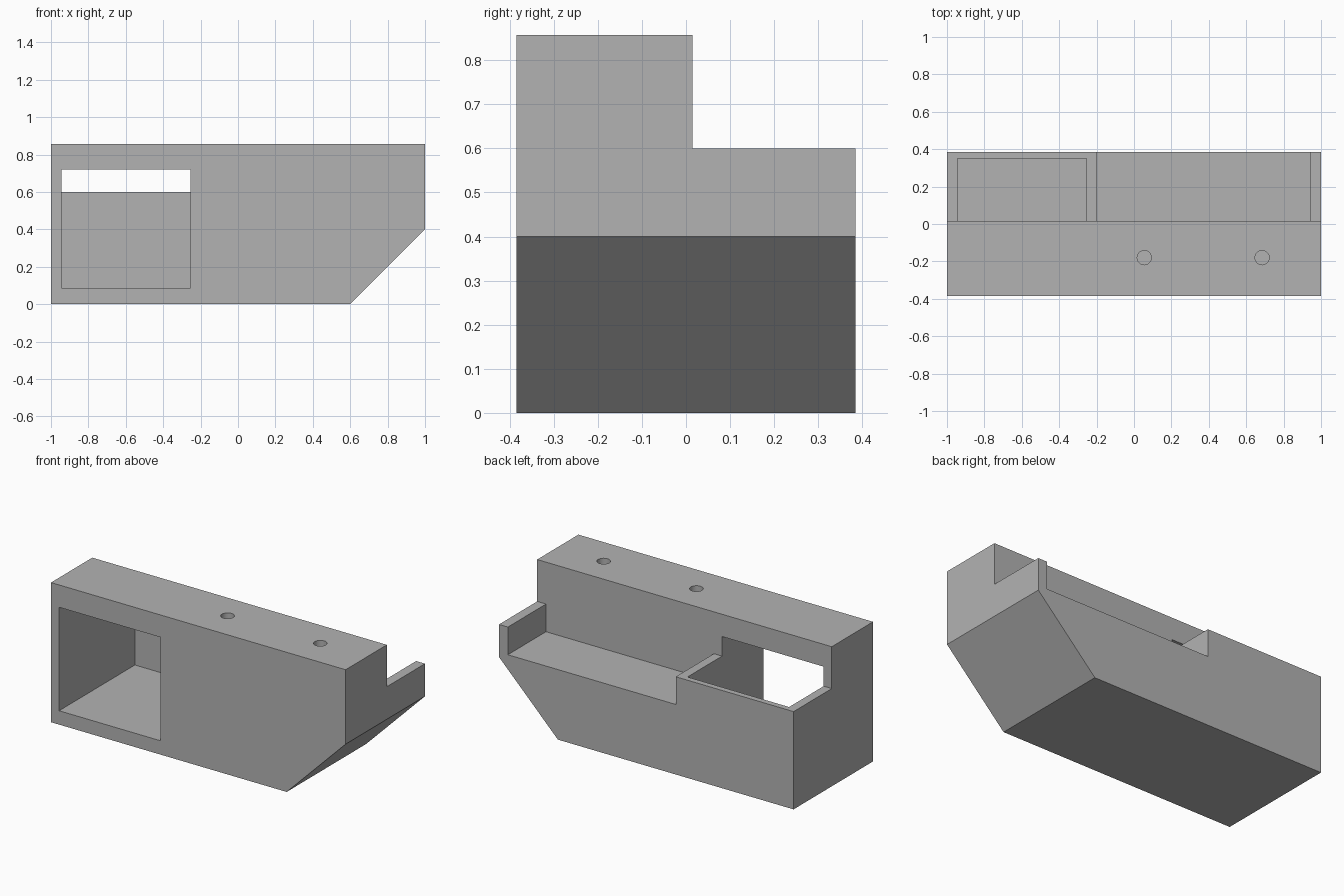
import bpy
import bmesh

# Remove the default object
if "Cube" in bpy.data.objects:
    bpy.data.objects.remove(bpy.data.objects["Cube"], do_unlink=True)

grey = bpy.data.materials.new("plain grey")
grey.use_nodes = True
grey.diffuse_color = (0.45, 0.45, 0.45, 1)
grey.node_tree.nodes["Principled BSDF"].inputs["Base Color"].default_value = (0.45, 0.45, 0.45, 1)


def add_object(name, bm):
    bmesh.ops.recalc_face_normals(bm, faces=bm.faces)
    mesh = bpy.data.meshes.new(name)
    bm.to_mesh(mesh)
    bm.free()
    mesh.materials.append(grey)
    obj = bpy.data.objects.new(name, mesh)
    bpy.context.collection.objects.link(obj)
    return obj


def extrude_profile(name, profile, y0, y1):
    """Extrude an x-z outline from y0 to y1."""
    bm = bmesh.new()
    face = bm.faces.new([bm.verts.new((x, y0, z)) for x, z in profile])
    ext = bmesh.ops.extrude_face_region(bm, geom=[face])
    verts = [v for v in ext["geom"] if isinstance(v, bmesh.types.BMVert)]
    bmesh.ops.translate(bm, vec=(0, y1 - y0, 0), verts=verts)
    return add_object(name, bm)


def box(name, x0, x1, y0, y1, z0, z1):
    return extrude_profile(name, [(x0, z0), (x1, z0), (x1, z1), (x0, z1)], y0, y1)


def cylinder(name, x, y, z0, z1, radius):
    bm = bmesh.new()
    bmesh.ops.create_cone(bm, cap_ends=True, segments=32, radius1=radius,
                          radius2=radius, depth=z1 - z0)
    bmesh.ops.translate(bm, vec=(x, y, (z0 + z1) / 2), verts=bm.verts)
    return add_object(name, bm)


def cut(target, cutter):
    """Subtract the cutter for good, then delete it."""
    cutter.hide_render = True
    mod = target.modifiers.new(cutter.name, "BOOLEAN")
    mod.operation = "DIFFERENCE"
    mod.solver = "EXACT"
    mod.object = cutter
    bpy.context.view_layer.objects.active = target
    bpy.ops.object.modifier_apply(modifier=mod.name)
    bpy.data.objects.remove(cutter, do_unlink=True)


# Main block with a chamfered lower corner
housing = extrude_profile(
    "housing", [(-1, 0), (0.6, 0), (1, 0.4), (1, 0.857), (-1, 0.857)], -0.385, 0.385)

# Lower rear half, and the shelf recess open to the back
cut(housing, box("rear_step", -1.2, 1.2, 0.015, 0.6, 0.6, 1.1))
cut(housing, box("shelf_recess", -0.2, 0.94, 0.015, 0.6, 0.43, 0.8))

# Deep window pocket entered from the front
cut(housing, box("window_pocket", -0.945, -0.255, -0.6, 0.35, 0.085, 0.72))

# Two blind holes in the top
for hole_x in (0.055, 0.685):
    cut(housing, cylinder("top_hole", hole_x, -0.18, 0.55, 1.0, 0.038))

# Smooth hole walls, keep every other edge crisp
bpy.ops.object.select_all(action="DESELECT")
housing.select_set(True)
bpy.context.view_layer.objects.active = housing
bpy.ops.object.shade_smooth_by_angle()
